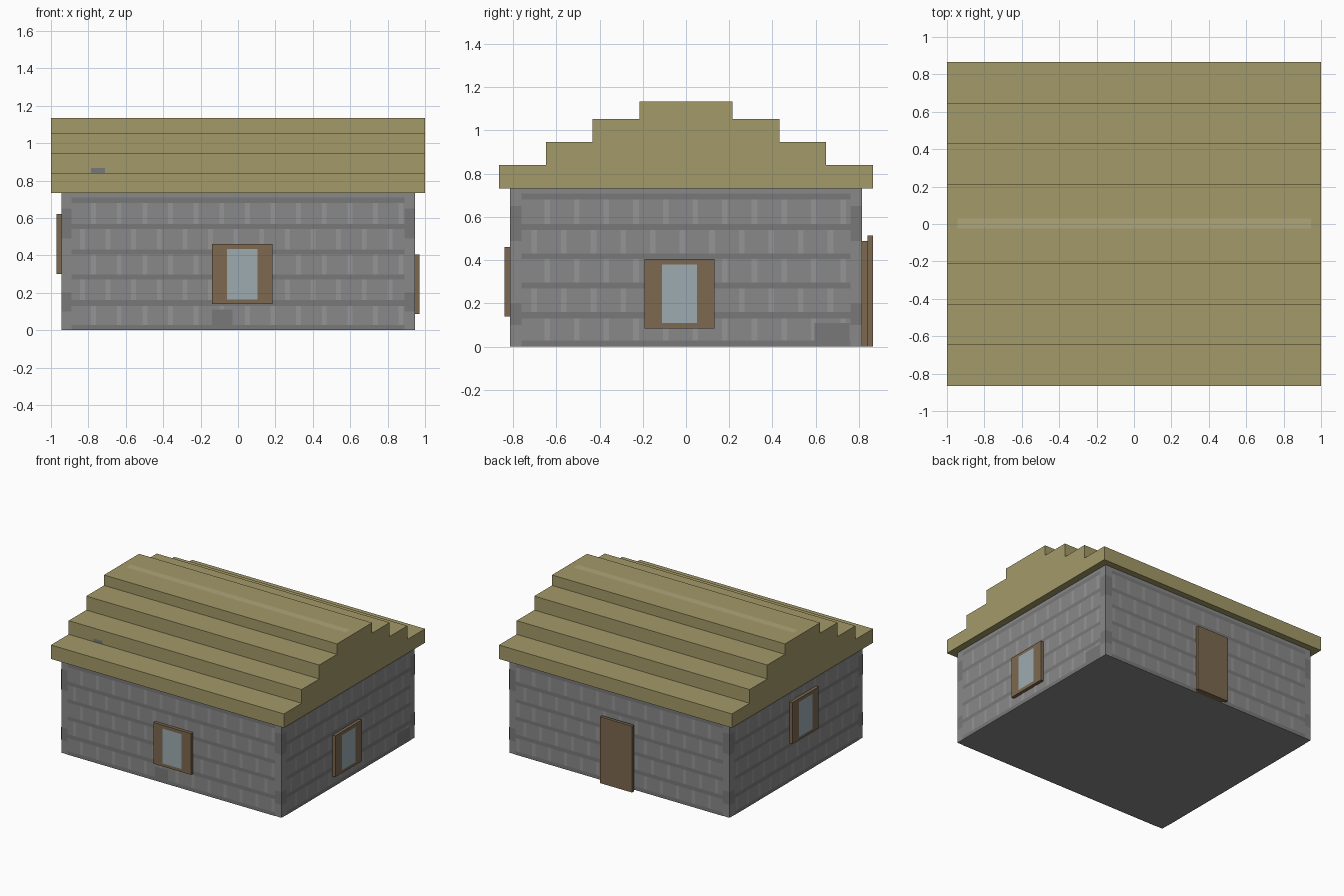
import bpy, bmesh

if "Cube" in bpy.data.objects:
    bpy.data.objects.remove(bpy.data.objects["Cube"])

HX, HY, WALL_H = 0.945, 0.815, 0.732

def mat(name, r, g, b):
    m = bpy.data.materials.new(name)
    m.diffuse_color = (r, g, b, 1)
    m.use_nodes = True
    m.node_tree.nodes["Principled BSDF"].inputs["Base Color"].default_value = m.diffuse_color
    return m

STONE = mat("stone", 0.25, 0.25, 0.25)
DARK = mat("dark_stone", 0.19, 0.19, 0.19)
LIGHT = mat("light_stone", 0.30, 0.30, 0.30)
THATCH = mat("thatch", 0.37, 0.32, 0.14)
PALE = mat("pale_thatch", 0.42, 0.38, 0.19)
WOOD = mat("wood", 0.20, 0.14, 0.08)
GLASS = mat("glass", 0.34, 0.41, 0.44)

# Wall-local coordinates: u along the wall, z up, d outward from the wall
SIDES = {
    "front": lambda u, z, d: (u, -HY - d, z),
    "back": lambda u, z, d: (u, HY + d, z),
    "right": lambda u, z, d: (HX + d, u, z),
    "left": lambda u, z, d: (-HX - d, u, z),
}

def finish(name, bm, material):
    me = bpy.data.meshes.new(name)
    bm.to_mesh(me)
    bm.free()
    me.materials.append(material)
    ob = bpy.data.objects.new(name, me)
    bpy.context.collection.objects.link(ob)
    return ob

def panel(bm, side, u0, u1, z0, z1, d=0.002):
    p = SIDES[side]
    f = bm.faces.new([bm.verts.new(p(u, z, d)) for u, z in
                      ((u0, z0), (u1, z0), (u1, z1), (u0, z1))])
    if side in ("back", "left"):
        f.normal_flip()

def prism(name, outline, place, a, b, material):
    """Extrude a 2D outline from a to b through a placing function."""
    bm = bmesh.new()
    face = bm.faces.new([bm.verts.new(place(u, v, a)) for u, v in outline])
    end = [bm.verts.new(place(u, v, b)) for u, v in outline]
    bm.faces.new(end)
    start = list(face.verts)
    for i in range(len(end)):
        j = (i + 1) % len(end)
        bm.faces.new((start[i], start[j], end[j], end[i]))
    bmesh.ops.recalc_face_normals(bm, faces=bm.faces)
    return finish(name, bm, material)

def slab(name, side, u0, u1, z0, z1, d0, d1, material):
    rect = [(u0, z0), (u1, z0), (u1, z1), (u0, z1)]
    return prism(name, rect, SIDES[side], d0, d1, material)

# House body
prism("walls", [(-HX, -HY), (HX, -HY), (HX, HY), (-HX, HY)],
      lambda x, y, z: (x, y, z), 0, WALL_H, STONE)

# Stepped roof profile, mirrored about the ridge
steps = [(0.865, 0.732), (0.865, 0.84), (0.648, 0.84), (0.648, 0.946),
         (0.432, 0.946), (0.432, 1.054), (0.215, 1.054), (0.215, 1.135)]
profile = steps + [(-y, z) for y, z in reversed(steps)]
prism("stepped_roof", profile, lambda y, z, x: (x, y, z), -1, 1, THATCH)

# Pale strip on the ridge
bm = bmesh.new()
bm.faces.new([bm.verts.new((x, y, 1.137)) for x, y in
              ((-HX, -0.025), (HX, -0.025), (HX, 0.03), (-HX, 0.03))])
finish("ridge_strip", bm, PALE)

# Small grey patch on the front of the second roof step
bm = bmesh.new()
panel(bm, "front", -0.785, -0.71, 0.841, 0.866, 0.650 - HY)
finish("roof_patch", bm, DARK)

# Stone courses: dark bands with staggered pale joints between them
bands = [(0.0, 0.028), (0.13, 0.16), (0.27, 0.297), (0.405, 0.432),
         (0.54, 0.568), (0.68, 0.708)]
for side in SIDES:
    half = HX if side in ("front", "back") else HY
    edge = half - 0.055
    dark, light = bmesh.new(), bmesh.new()
    for z0, z1 in bands:
        panel(dark, side, -edge, edge, z0, z1)
    for i in range(len(bands) - 1):
        u = -edge + (0.045 if i % 2 else 0.105)
        while u < edge - 0.03:
            panel(light, side, u, u + 0.026, bands[i][1], bands[i + 1][0])
            u += 0.137
    # Corner blocks
    for z0, z1 in ((0.10, 0.20), (0.49, 0.65)):
        panel(dark, side, -half, -edge, z0, z1)
        panel(dark, side, edge, half, z0, z1)
    finish(side + "_stone_bands", dark, DARK)
    finish(side + "_stone_joints", light, LIGHT)

# Large dark base stones
for side, u0, u1 in (("front", -0.14, -0.03), ("right", 0.595, 0.755)):
    bm = bmesh.new()
    panel(bm, side, u0, u1, 0.002, 0.11, 0.003)
    finish(side + "_base_stone", bm, DARK)

# Windows: wooden board with a glass pane
for side, u, z in (("front", 0.023, 0.14), ("right", -0.03, 0.085),
                   ("left", -0.08, 0.30)):
    slab(side + "_window_frame", side, u - 0.162, u + 0.162, z, z + 0.32,
         0, 0.025, WOOD)
    bm = bmesh.new()
    panel(bm, side, u - 0.081, u + 0.081, z + 0.024, z + 0.295, 0.027)
    finish(side + "_window_glass", bm, GLASS)

# Back door: narrower backing board with the door leaf over it
slab("door_backing", "back", -0.115, 0.108, 0, 0.49, 0, 0.025, WOOD)
slab("door_leaf", "back", -0.142, 0.135, 0, 0.515, 0.025, 0.049, WOOD)
